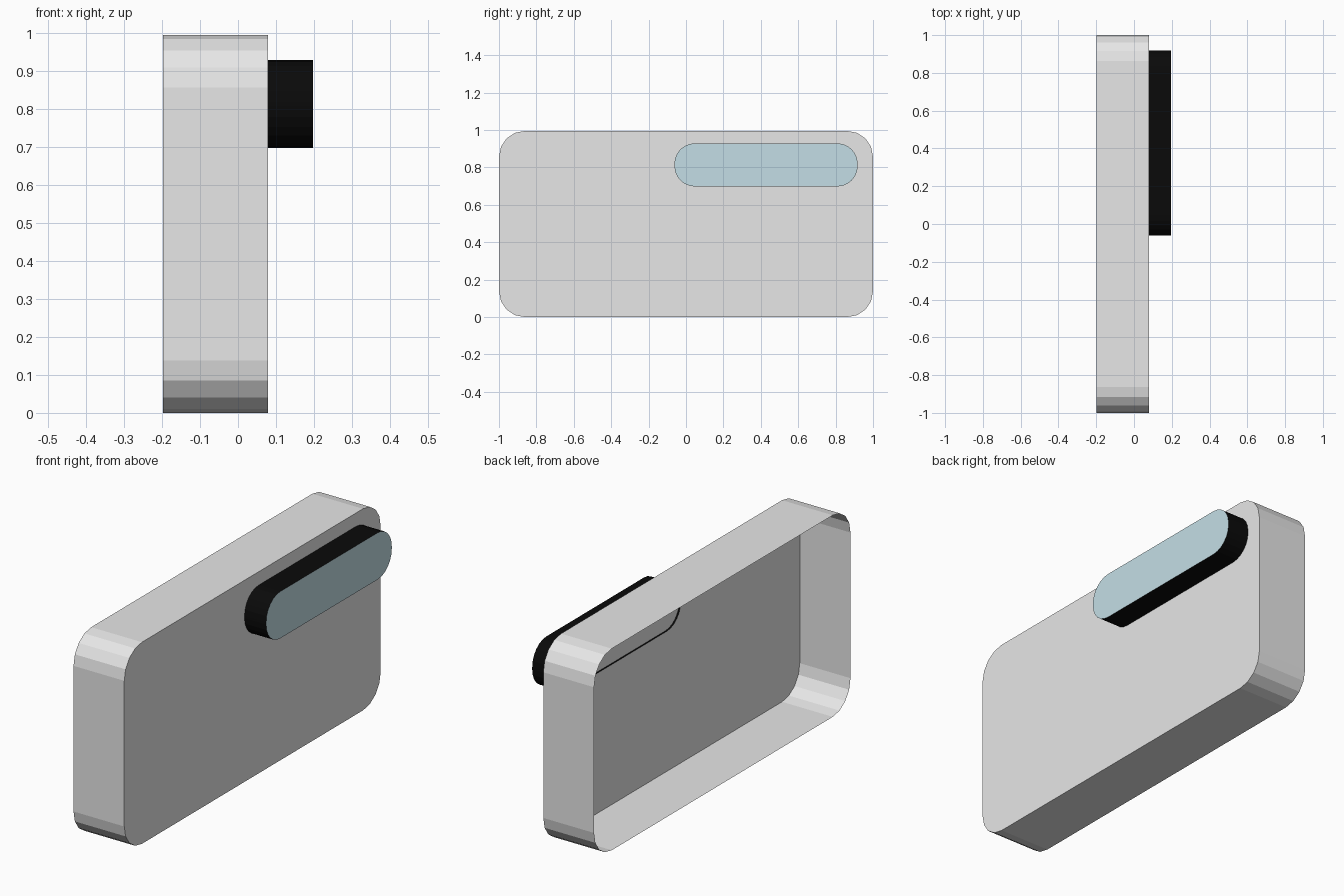
import bpy, bmesh, math

if "Cube" in bpy.data.objects:
    bpy.data.objects.remove(bpy.data.objects["Cube"])


def material(name, rgb):
    m = bpy.data.materials.new(name)
    m.diffuse_color = (*rgb, 1)
    m.use_nodes = True
    m.node_tree.nodes["Principled BSDF"].inputs["Base Color"].default_value = m.diffuse_color
    return m


grey = material("light grey", (0.8, 0.8, 0.8))
black = material("black", (0.003, 0.003, 0.003))
glass = material("pale blue glass", (0.55, 0.73, 0.79))


def rounded_rect(y0, y1, z0, z1, r, seg):
    """Counter-clockwise outline in the YZ plane, seen from +x."""
    pts = []
    corners = [(y1 - r, z1 - r), (y0 + r, z1 - r), (y0 + r, z0 + r), (y1 - r, z0 + r)]
    for i, (cy, cz) in enumerate(corners):
        for k in range(seg + 1):
            a = math.pi / 2 * (i + k / seg)
            pts.append((cy + r * math.cos(a), cz + r * math.sin(a)))
    return pts


def shell(name, outline, x0, x1, wall_mat, cap_mat):
    """Thin wall from x0 to x1, open at x0 and capped at x1."""
    bm = bmesh.new()
    back = [bm.verts.new((x0, y, z)) for y, z in outline]
    front = [bm.verts.new((x1, y, z)) for y, z in outline]
    n = len(outline)
    for i in range(n):
        j = (i + 1) % n
        bm.faces.new((back[i], back[j], front[j], front[i]))
    bm.faces.new(front).material_index = 1
    me = bpy.data.meshes.new(name)
    bm.to_mesh(me)
    bm.free()
    me.materials.append(wall_mat)
    me.materials.append(cap_mat)
    ob = bpy.data.objects.new(name, me)
    bpy.context.collection.objects.link(ob)
    return ob


# Open-backed case
shell("case", rounded_rect(-1, 1, 0, 0.995, 0.138, 4), -0.198, 0.079, grey, grey)

# Pill-shaped raised housing with a glass front; its rim just shows inside the case
shell("lens_housing", rounded_rect(-0.062, 0.918, 0.698, 0.929, 0.11, 6),
      0.071, 0.197, black, glass)
